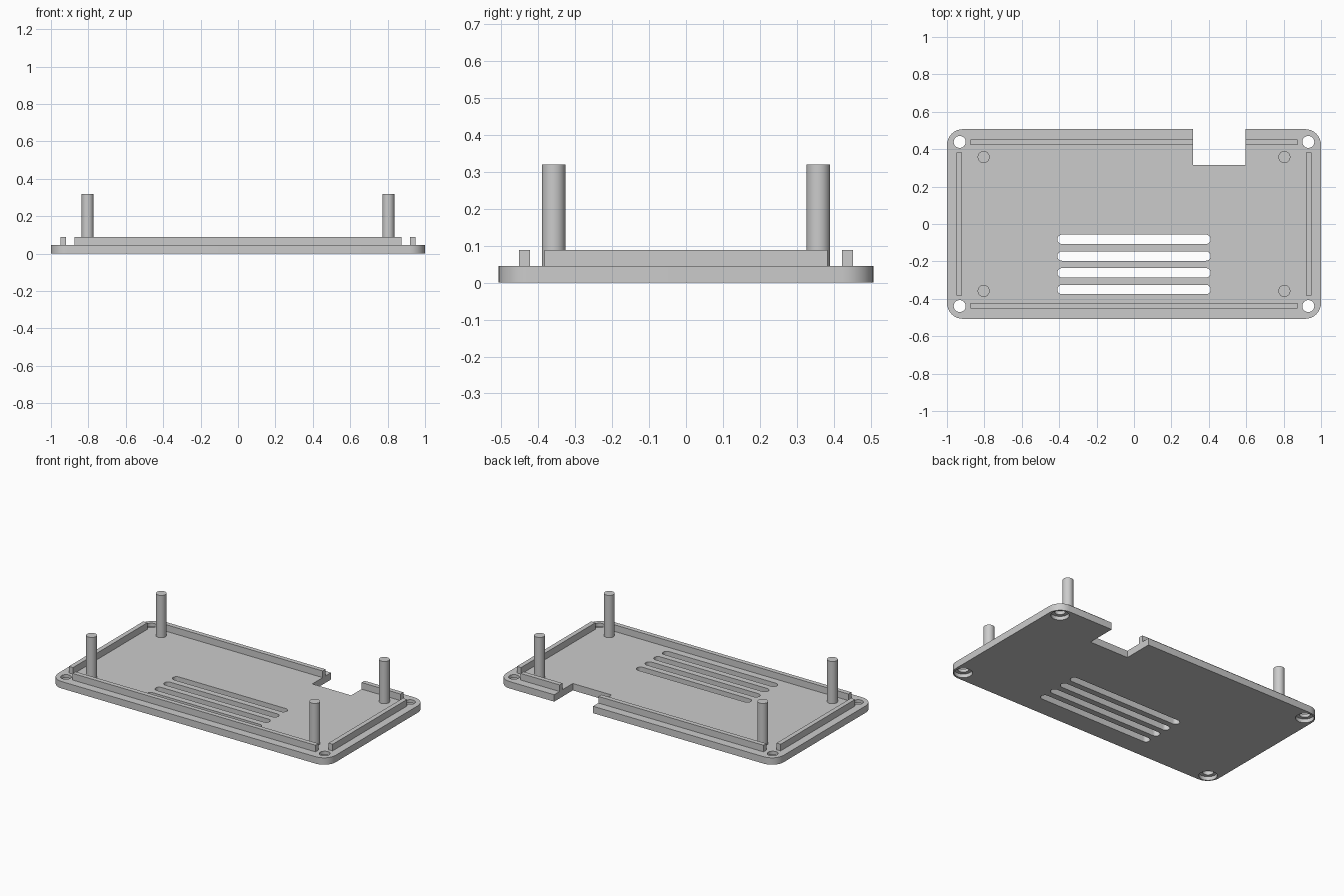
import bpy, bmesh, math

cube = bpy.data.objects.get("Cube")
if cube:
    bpy.data.objects.remove(cube, do_unlink=True)

PLATE_TOP = 0.045
RAIL_TOP = 0.088
POST_TOP = 0.32

grey = bpy.data.materials.new("grey_plastic")
grey.use_nodes = True
grey.diffuse_color = (0.6, 0.6, 0.6, 1)
grey.node_tree.nodes["Principled BSDF"].inputs["Base Color"].default_value = (0.6, 0.6, 0.6, 1)


def prism(name, x0, x1, y0, y1, z0, z1, radius=0.0, steps=8):
    """Upright block with rounded vertical corners; a full radius gives a slot or cylinder."""
    bm = bmesh.new()
    corners = [(x1, y1, -1, -1), (x0, y1, 1, -1), (x0, y0, 1, 1), (x1, y0, -1, 1)]
    verts = []
    for quarter, (x, y, sx, sy) in enumerate(corners):
        count = steps + 1 if radius else 1
        for i in range(count):
            a = (quarter + i / steps) * math.pi / 2
            verts.append(bm.verts.new((x + radius * (sx + math.cos(a)),
                                       y + radius * (sy + math.sin(a)), z0)))
    bm.faces.new(verts)
    bmesh.ops.remove_doubles(bm, verts=bm.verts[:], dist=1e-5)
    result = bmesh.ops.extrude_face_region(bm, geom=bm.faces[:])
    top = [g for g in result["geom"] if isinstance(g, bmesh.types.BMVert)]
    bmesh.ops.translate(bm, verts=top, vec=(0, 0, z1 - z0))
    bmesh.ops.recalc_face_normals(bm, faces=bm.faces[:])
    mesh = bpy.data.meshes.new(name)
    bm.to_mesh(mesh)
    bm.free()
    mesh.materials.append(grey)
    obj = bpy.data.objects.new(name, mesh)
    bpy.context.collection.objects.link(obj)
    return obj


def cylinder(name, x, y, r, z0, z1):
    return prism(name, x - r, x + r, y - r, y + r, z0, z1, r)


def activate(obj):
    bpy.ops.object.select_all(action="DESELECT")
    obj.select_set(True)
    bpy.context.view_layer.objects.active = obj


def smooth(obj):
    activate(obj)
    bpy.ops.object.shade_smooth_by_angle(angle=math.radians(35))


def cut(target, cutter):
    activate(target)
    mod = target.modifiers.new("cut", "BOOLEAN")
    mod.operation = "DIFFERENCE"
    mod.solver = "EXACT"
    mod.object = cutter
    bpy.ops.object.modifier_apply(modifier=mod.name)
    bpy.data.objects.remove(cutter, do_unlink=True)


# Base plate with connector notch
plate = prism("base_plate", -1, 1, -0.507, 0.507, 0, PLATE_TOP, 0.085)
notch_x0, notch_x1 = 0.315, 0.595
cut(plate, prism("notch_cutter", notch_x0, notch_x1, 0.315, 0.7, -0.1, 0.1))

# Ventilation slots
for i in range(4):
    y = -0.082 - i * 0.0895
    cut(plate, prism("slot_cutter", -0.41, 0.41, y - 0.025, y + 0.025, -0.1, 0.1, 0.025))

# Corner screw holes, counterbored from below
corners = [(sx, sy) for sx in (-1, 1) for sy in (-1, 1)]
for sx, sy in corners:
    cut(plate, cylinder("screw_cutter", sx * 0.932, sy * 0.439, 0.032, -0.1, 0.1))
    cut(plate, cylinder("counterbore_cutter", sx * 0.932, sy * 0.439, 0.054, -0.1, 0.024))
smooth(plate)

# Locating rails
prism("front_rail", -0.875, 0.875, -0.452, -0.422, PLATE_TOP, RAIL_TOP)
prism("back_rail_long", -0.875, notch_x0, 0.422, 0.452, PLATE_TOP, RAIL_TOP)
prism("back_rail_short", notch_x1, 0.875, 0.422, 0.452, PLATE_TOP, RAIL_TOP)
prism("left_rail", 0.92, 0.95, -0.383, 0.383, PLATE_TOP, RAIL_TOP)
prism("right_rail", -0.95, -0.92, -0.383, 0.383, PLATE_TOP, RAIL_TOP)

# Standoff posts
for sx, sy in corners:
    name = ("front" if sy < 0 else "back") + ("_left" if sx > 0 else "_right") + "_post"
    smooth(cylinder(name, sx * 0.804, sy * 0.358, 0.032, PLATE_TOP, POST_TOP))
